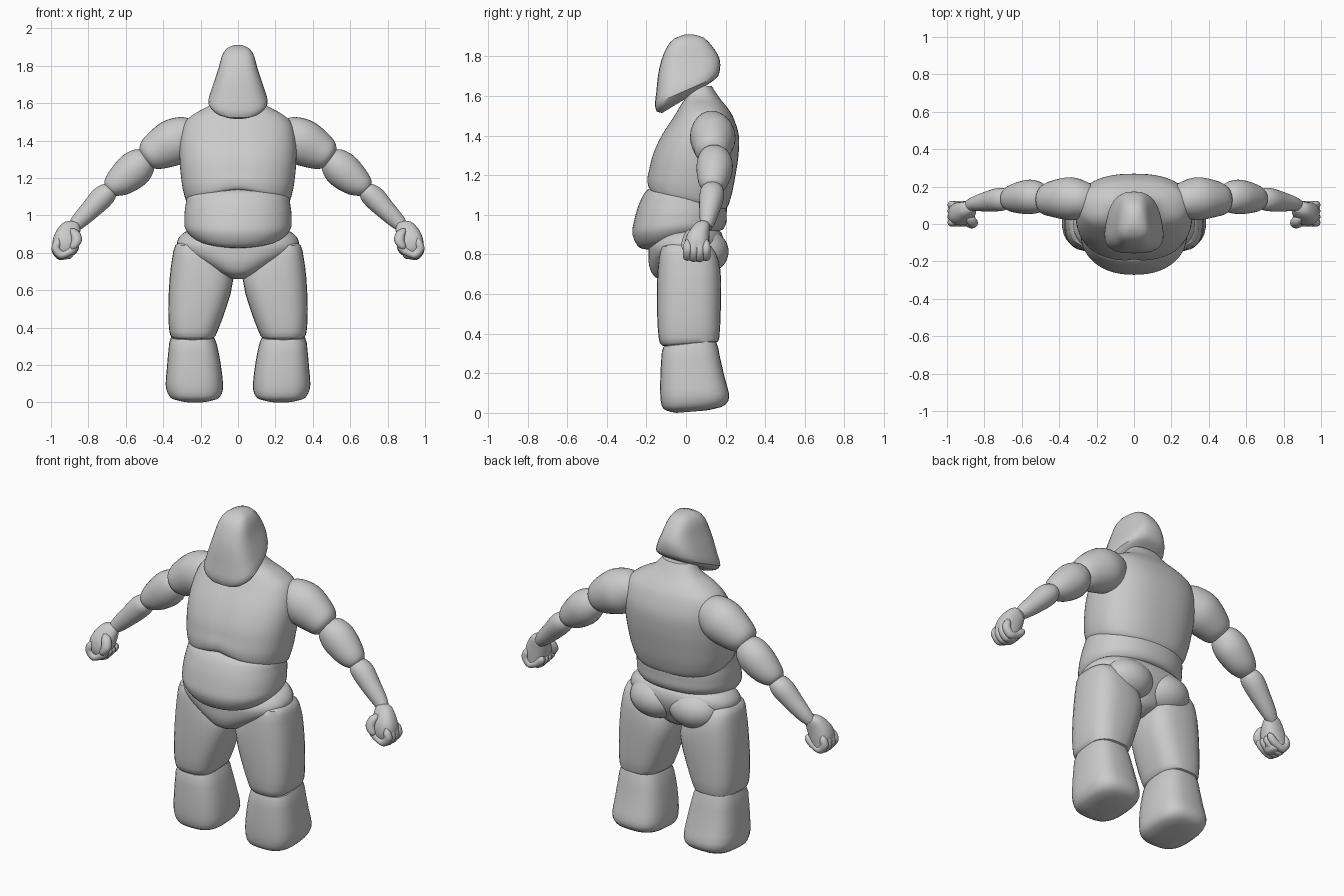
import bpy, bmesh, math
from mathutils import Vector

clay = bpy.data.materials.new("clay grey")
clay.diffuse_color = (0.6, 0.6, 0.6, 1)


def spow(v, n):
    return math.copysign(abs(v) ** (2 / n), v)


def smooth_rows(rows, steps):
    # Catmull-Rom interpolation of the ring parameters
    out = []
    for i in range(len(rows) - 1):
        a, b = rows[max(i - 1, 0)], rows[i]
        c, d = rows[i + 1], rows[min(i + 2, len(rows) - 1)]
        for k in range(steps):
            t = k / steps
            out.append([0.5 * (2 * q + (r - p) * t + (2 * p - 5 * q + 4 * r - s) * t * t
                               + (3 * q - p - 3 * r + s) * t ** 3)
                        for p, q, r, s in zip(a, b, c, d)])
    return out + [rows[-1]]


def loft(name, rows, n=2.0, taper=0.0, segs=40, steps=4, side=1, edit=None, angle=40):
    # each row: centre (3), half-axis u (3), half-axis v (3)
    bm = bmesh.new()
    rings = []
    for r in smooth_rows(rows, steps):
        c, u, v = Vector(r[0:3]), Vector(r[3:6]), Vector(r[6:9])
        ring = []
        for i in range(segs):
            a = 2 * math.pi * i / segs
            cs, sn = spow(math.cos(a), n), spow(math.sin(a), n)
            p = c + u * cs * (1 - taper * (sn + 1) / 2) + v * sn
            if edit:
                edit(p)
            p.x *= side
            ring.append(bm.verts.new(p))
        rings.append(ring)
    for a, b in zip(rings, rings[1:]):
        for i in range(segs):
            j = (i + 1) % segs
            bm.faces.new((a[i], a[j], b[j], b[i]))
    bm.faces.new(rings[0])
    bm.faces.new(rings[-1])
    bmesh.ops.recalc_face_normals(bm, faces=bm.faces)
    me = bpy.data.meshes.new(name)
    bm.to_mesh(me)
    bm.free()
    me.materials.append(clay)
    ob = bpy.data.objects.new(name, me)
    bpy.context.collection.objects.link(ob)
    bpy.ops.object.select_all(action='DESELECT')
    ob.select_set(True)
    bpy.context.view_layer.objects.active = ob
    bpy.ops.object.shade_smooth_by_angle(angle=math.radians(angle))
    return ob


def slab(x0, x1, yf, yb, zf, zb):
    # ring lying flat, its front and back may sit at different heights
    return [(x0 + x1) / 2, (yf + yb) / 2, (zf + zb) / 2, (x1 - x0) / 2, 0, 0,
            0, (yb - yf) / 2, (zb - zf) / 2]


def body(rows):
    return [slab(-w, w, *r) for w, *r in rows]


def limb(rows, direction):
    # rows: x, y, z, radius seen from the front, radius in depth
    dx, dz = Vector(direction).normalized()
    return [[x, y, z, -dz * r, 0, dx * r, 0, ry, 0] for x, y, z, r, ry in rows]


def ball(c, r):
    rows = []
    for i in range(13):
        a = math.pi * (0.02 + 0.96 * i / 12)
        rows.append([c[0], c[1], c[2] - r[2] * math.cos(a),
                     r[0] * math.sin(a), 0, 0, 0, r[1] * math.sin(a), 0])
    return rows


def chest_shape(p):
    # centre groove and arched lower edge
    if p.y < -0.02:
        f = min(1, (-0.02 - p.y) / 0.1)
        low = max(0, min(1, (1.25 - p.z) / 0.13))
        p.z += 0.035 * f * low * math.exp(-(p.x / 0.13) ** 2)
        p.y += 0.008 * f * math.exp(-(p.x / 0.03) ** 2)


# head, slanted underneath
loft("head", body([
    (.06, -.12, .02, 1.515, 1.60), (.14, -.148, .12, 1.523, 1.665),
    (.18, -.157, .162, 1.56, 1.70), (.166, -.15, .172, 1.62, 1.74),
    (.142, -.142, .172, 1.70, 1.775), (.117, -.125, .16, 1.78, 1.81),
    (.098, -.095, .13, 1.85, 1.855), (.07, -.06, .09, 1.89, 1.895),
    (.025, -.01, .04, 1.91, 1.91)]), n=2.9, taper=.32, segs=28, steps=2)

# torso
loft("chest", body([
    (.19, -.13, .14, 1.10, 1.01), (.265, -.185, .20, 1.105, 1.025),
    (.292, -.197, .23, 1.155, 1.10), (.305, -.188, .25, 1.22, 1.20),
    (.312, -.17, .265, 1.30, 1.30), (.31, -.125, .267, 1.40, 1.40),
    (.285, -.06, .24, 1.50, 1.49), (.23, -.03, .21, 1.55, 1.54),
    (.14, 0, .17, 1.60, 1.59), (.09, 0, .13, 1.66, 1.65)]),
    n=2.4, segs=64, edit=chest_shape)
loft("belly", body([
    (.12, -.17, .08, .825, .93), (.225, -.235, .17, .835, .92),
    (.28, -.27, .20, .90, .95), (.287, -.262, .205, .97, 1.0),
    (.28, -.235, .205, 1.06, 1.05), (.26, -.19, .19, 1.13, 1.10),
    (.15, -.10, .12, 1.15, 1.13)]), n=2.25, segs=56)
loft("pelvis", body([
    (.2, -.10, .12, .92, .93), (.285, -.15, .17, .90, .92),
    (.325, -.185, .19, .85, .87), (.30, -.19, .18, .80, .81),
    (.2, -.185, .15, .74, .75), (.11, -.16, .12, .69, .70),
    (.04, -.10, .07, .66, .67)]), n=2.25, segs=56)

for s, tag in ((-1, "right"), (1, "left")):
    loft(tag + "_buttock", ball((.125, .085, .815), (.155, .13, .115)), side=s, steps=2)

    # blocky legs
    loft(tag + "_thigh", [slab(*r) for r in (
        (.18, .29, -.06, .08, .865, .865), (.13, .335, -.12, .13, .84, .84),
        (.07, .352, -.138, .165, .77, .77), (.025, .366, -.146, .178, .66, .66),
        (.065, .373, -.146, .175, .50, .50), (.11, .367, -.138, .168, .38, .38),
        (.13, .35, -.12, .15, .34, .355), (.18, .30, -.06, .09, .33, .345))],
        n=2.8, segs=28, steps=2, side=s)
    loft(tag + "_lower_leg", [slab(*r) for r in (
        (.17, .30, -.06, .10, .35, .375), (.128, .358, -.113, .15, .335, .365),
        (.105, .372, -.125, .172, .27, .28), (.088, .381, -.13, .195, .17, .18),
        (.08, .387, -.13, .217, .09, .10), (.086, .375, -.122, .213, .035, .06),
        (.11, .35, -.10, .18, .012, .03), (.17, .29, -.05, .10, 0, .012))],
        n=2.9, segs=28, steps=2, side=s)

    # bulging arm segments
    loft(tag + "_upper_arm", limb((
        (.20, .13, 1.46, .05, .05), (.25, .13, 1.44, .10, .09),
        (.335, .135, 1.395, .125, .115), (.43, .135, 1.345, .105, .098),
        (.485, .13, 1.315, .075, .075), (.51, .13, 1.30, .025, .025)),
        (.84, -.5)), segs=32, side=s)
    loft(tag + "_elbow", limb((
        (.475, .14, 1.325, .03, .03), (.50, .143, 1.297, .075, .075),
        (.555, .145, 1.245, .097, .092), (.63, .14, 1.18, .082, .08),
        (.68, .135, 1.143, .052, .055), (.695, .135, 1.125, .015, .015)),
        (.74, -.67)), segs=32, side=s)
    loft(tag + "_forearm", limb((
        (.665, .135, 1.155, .02, .02), (.69, .132, 1.13, .05, .055),
        (.73, .13, 1.093, .061, .062), (.79, .12, 1.03, .053, .053),
        (.85, .11, .97, .043, .04), (.885, .10, .935, .03, .03)),
        (.71, -.71)), segs=32, side=s)

    # fist: palm, four curled fingers and a thumb
    loft(tag + "_palm", limb((
        (.872, .085, .965, .02, .02), (.888, .08, .945, .048, .04),
        (.912, .06, .89, .066, .058), (.93, .055, .835, .066, .062),
        (.937, .06, .79, .05, .052), (.94, .06, .772, .02, .025)),
        (.35, -.94)), n=2.4, segs=28, side=s)
    for i in range(4):
        y, d = .008 + .031 * i, -.006 * abs(i - 1.6)
        loft(f"{tag}_finger_{i + 1}", [
            [x, y, z, ux * r, 0, uz * r, 0, r, 0] for x, z, ux, uz, r in (
                (.962, .885 + d, 1, 0, .008), (.968, .86 + d, 1, .1, .021),
                (.973, .81 - d, .95, -.3, .023), (.943, .779 - d, .4, -.9, .023),
                (.897, .798 - d, -.6, -.8, .021), (.866, .826 - d, -.6, -.8, .019),
                (.854, .84 - d, -.6, -.8, .006))], segs=14, side=s)
    loft(tag + "_thumb", limb((
        (.885, .03, .93, .01, .01), (.872, .02, .91, .026, .024),
        (.862, .005, .87, .028, .026), (.875, 0, .835, .024, .022),
        (.885, 0, .815, .008, .008)), (0, -1)), segs=14, side=s)
